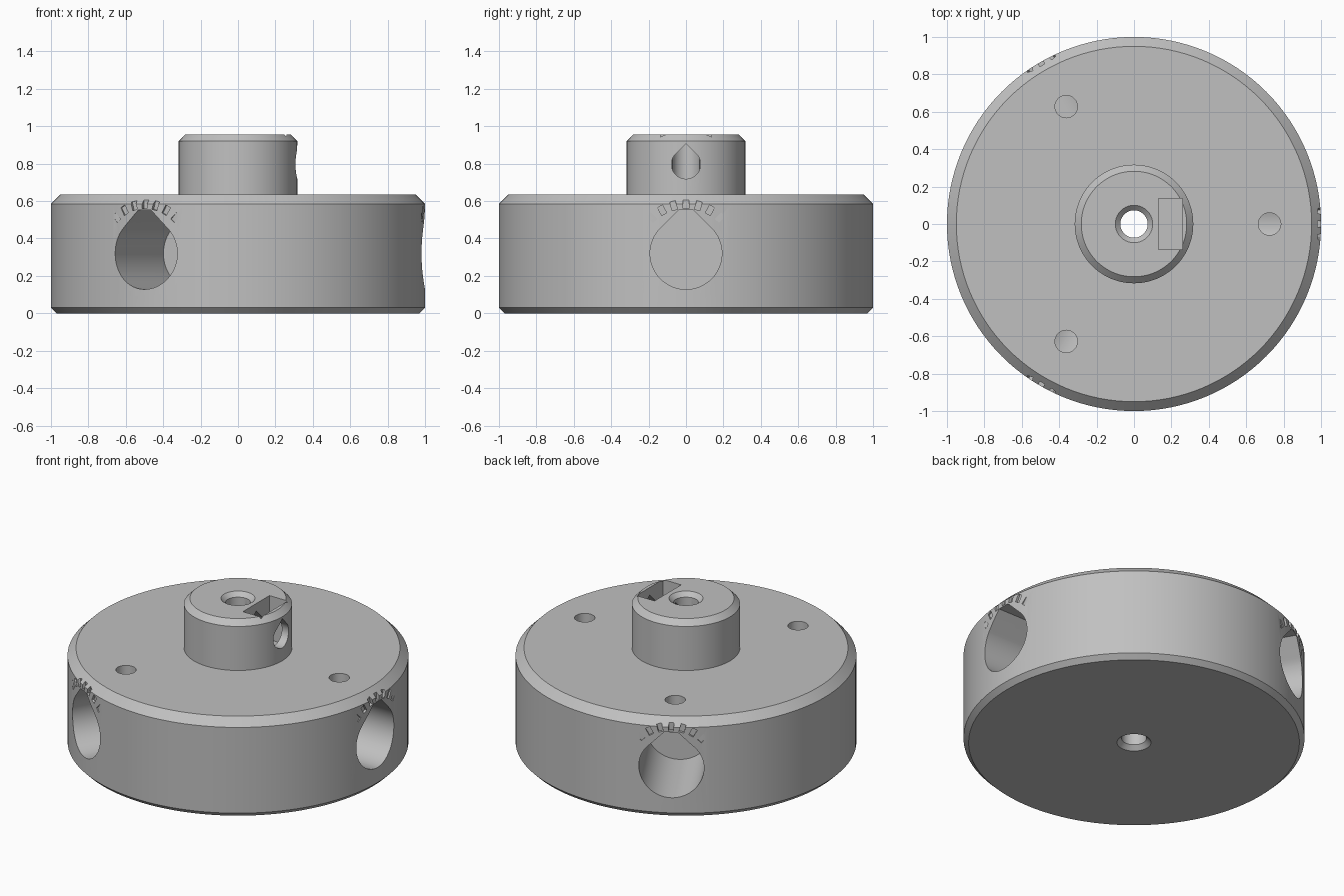
import bpy
import bmesh
from math import sin, cos, pi, radians
from mathutils import Matrix, Vector

old = bpy.data.objects.get("Cube")
if old:
    bpy.data.objects.remove(old, do_unlink=True)

GREY = (0.53, 0.53, 0.53, 1)
grey = bpy.data.materials.new("light grey")
grey.use_nodes = True
grey.diffuse_color = GREY
grey.node_tree.nodes["Principled BSDF"].inputs["Base Color"].default_value = GREY


def make_object(name, bm):
    bmesh.ops.recalc_face_normals(bm, faces=bm.faces)
    mesh = bpy.data.meshes.new(name)
    bm.to_mesh(mesh)
    bm.free()
    obj = bpy.data.objects.new(name, mesh)
    mesh.materials.append(grey)
    bpy.context.collection.objects.link(obj)
    return obj


def revolve(name, profile, steps=128):
    """Closed (radius, z) profile turned around the z axis."""
    bm = bmesh.new()
    rings = [[bm.verts.new((r * cos(2 * pi * i / steps), r * sin(2 * pi * i / steps), z))
              for r, z in profile] for i in range(steps)]
    n = len(profile)
    for i in range(steps):
        a, b = rings[i], rings[(i + 1) % steps]
        for j in range(n):
            k = (j + 1) % n
            bm.faces.new((a[j], b[j], b[k], a[k]))
    return make_object(name, bm)


def prism(bm, outline, start, end, turn=0):
    """Outline in (y, z), extruded along x, then turned about z."""
    rot = Matrix.Rotation(turn, 3, 'Z')
    a = [bm.verts.new(rot @ Vector((start, y, z))) for y, z in outline]
    b = [bm.verts.new(rot @ Vector((end, y, z))) for y, z in outline]
    bm.faces.new(a)
    bm.faces.new(b)
    for i in range(len(a)):
        j = (i + 1) % len(a)
        bm.faces.new((a[i], a[j], b[j], b[i]))


def teardrop(radius, z, flat, steps=48):
    """Circle with a 45 degree roof, cut off with a given half width."""
    arc = [radians(45 - 270 * i / steps) for i in range(steps + 1)]
    points = [(radius * cos(t), z + radius * sin(t)) for t in arc]
    peak = z + radius * 2 ** 0.5
    if flat:
        return points + [(-flat, peak - flat), (flat, peak - flat)]
    return points + [(0, peak)]


def tick(angle, z, inner, outer, half):
    corners = [(-half, inner), (half, inner), (half, outer), (-half, outer)]
    return [(x * cos(angle) + r * sin(angle), z + r * cos(angle) - x * sin(angle))
            for x, r in corners]


def cut(target, bm):
    cutter = make_object("cutter", bm)
    cutter.hide_render = True
    mod = target.modifiers.new("cut", 'BOOLEAN')
    mod.operation = 'DIFFERENCE'
    mod.solver = 'EXACT'
    mod.object = cutter
    bpy.context.view_layer.objects.active = target
    bpy.ops.object.modifier_apply(modifier=mod.name)
    bpy.data.objects.remove(cutter, do_unlink=True)


# Chamfered disc with its hub and central bore
body = revolve("disc_with_hub", [
    (0.10, 0), (0.97, 0), (1, 0.03), (1, 0.585), (0.95, 0.635),
    (0.317, 0.635), (0.317, 0.92), (0.282, 0.955),
    (0.10, 0.955), (0.073, 0.928), (0.073, 0.027)])

turns = [radians(a) for a in (0, 120, 240)]

# Blind sockets in the rim
bm = bmesh.new()
for t in turns:
    prism(bm, teardrop(0.192, 0.32, 0.04), 0.465, 1.2, t)
cut(body, bm)

# Vertical screw holes down into the sockets
bm = bmesh.new()
for t in turns:
    bmesh.ops.create_cone(
        bm, cap_ends=True, segments=32, radius1=0.06, radius2=0.06, depth=0.4,
        matrix=Matrix.Translation((0.725 * cos(t), 0.725 * sin(t), 0.6)))
cut(body, bm)

# Engraved scale ticks above each socket
bm = bmesh.new()
for t in turns:
    for i in range(-3, 4):
        prism(bm, tick(radians(14.5 * i), 0.32, 0.24, 0.288, 0.015), 0.98, 1.1, t)
cut(body, bm)

# Clamping screw hole in the hub
bm = bmesh.new()
prism(bm, teardrop(0.078, 0.797, 0), 0, 0.5)
cut(body, bm)

# Nut pocket in the hub top
bm = bmesh.new()
prism(bm, [(-0.136, 0.67), (0.136, 0.67), (0.136, 1.1), (-0.136, 1.1)], 0.13, 0.26)
cut(body, bm)

# Smooth round walls, crisp edges
bpy.ops.object.select_all(action='DESELECT')
body.select_set(True)
bpy.context.view_layer.objects.active = body
bpy.ops.object.shade_smooth_by_angle(angle=radians(25))
